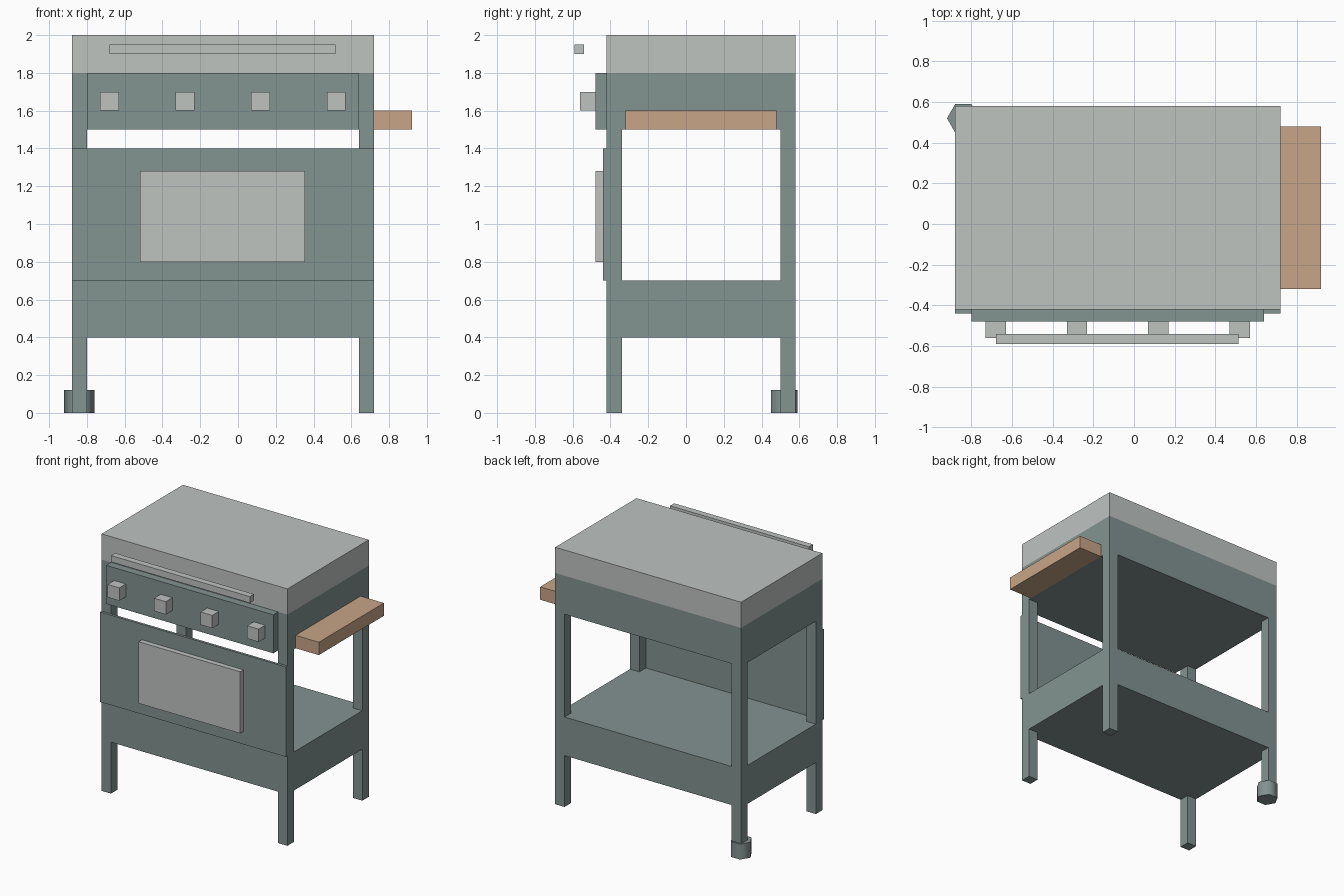
import bpy, bmesh, math

if "Cube" in bpy.data.objects:
    bpy.data.objects.remove(bpy.data.objects["Cube"])


def make_material(name, rgb):
    m = bpy.data.materials.new(name)
    m.diffuse_color = (*rgb, 1.0)
    m.use_nodes = True
    m.node_tree.nodes["Principled BSDF"].inputs["Base Color"].default_value = m.diffuse_color
    return m


GREEN = make_material("grey_green_metal", (0.223, 0.292, 0.283))
STEEL = make_material("light_steel", (0.515, 0.546, 0.527))
WOOD = make_material("wood", (0.578, 0.376, 0.242))


def finish(name, bm, *mats):
    bmesh.ops.recalc_face_normals(bm, faces=bm.faces)
    me = bpy.data.meshes.new(name)
    bm.to_mesh(me)
    bm.free()
    ob = bpy.data.objects.new(name, me)
    bpy.context.collection.objects.link(ob)
    for m in mats:
        me.materials.append(m)
    return ob


def box(name, x, y, z, mat):
    bm = bmesh.new()
    bmesh.ops.create_cube(bm, size=1)
    for v in bm.verts:
        v.co = [(lo + hi) / 2 + c * (hi - lo) for c, (lo, hi) in zip(v.co, (x, y, z))]
    return finish(name, bm, mat)


# Body: one shell of stacked cells (legs, shelf box, posts, upper box, lid)
X = (-0.88, -0.80, 0.64, 0.72)
Y = (-0.42, -0.34, 0.50, 0.58)
Z = (0, 0.4, 0.7, 1.5, 1.8, 2.0)


def filled(c):
    i, j, k = c
    if not (0 <= i < 3 and 0 <= j < 3 and 0 <= k < 5):
        return False
    return k in (1, 3, 4) or (i != 1 and j != 1)


bm = bmesh.new()
axes = (X, Y, Z)
for c in [(i, j, k) for i in range(3) for j in range(3) for k in range(5)]:
    if not filled(c):
        continue
    for a in range(3):
        for side in (0, 1):
            n = list(c)
            n[a] += 2 * side - 1
            if filled(n):
                continue
            b, d = (a + 1) % 3, (a + 2) % 3
            corners = []
            for u, w in ((0, 0), (1, 0), (1, 1), (0, 1)):
                p = [0, 0, 0]
                p[a] = axes[a][c[a] + side]
                p[b] = axes[b][c[b] + u]
                p[d] = axes[d][c[d] + w]
                corners.append(bm.verts.new(p))
            f = bm.faces.new(corners)
            f.material_index = 1 if c[2] == 4 else 0   # the lid is steel
bmesh.ops.remove_doubles(bm, verts=bm.verts, dist=1e-4)
finish("body_and_lid", bm, GREEN, STEEL)

# Front door with its window
box("front_door", (-0.88, 0.72), (-0.44, -0.42), (0.7, 1.4), GREEN)
box("door_window", (-0.52, 0.355), (-0.48, -0.44), (0.8, 1.28), STEEL)

# Control panel and knobs
box("control_panel", (-0.80, 0.64), (-0.48, -0.42), (1.5, 1.8), GREEN)
for i in range(4):
    x = -0.68 + 0.4 * i
    box(f"knob_{i + 1}", (x - 0.05, x + 0.05), (-0.56, -0.48), (1.6, 1.7), STEEL)

# Lid handle bar
box("lid_handle", (-0.68, 0.515), (-0.59, -0.54), (1.9, 1.95), STEEL)

# Side shelf
box("side_shelf", (0.72, 0.92), (-0.32, 0.48), (1.5, 1.6), WOOD)

# Six-sided foot on the back left leg
bm = bmesh.new()
ring = [(-0.84 + 0.08 * math.cos(math.pi * s / 3), 0.52 + 0.08 * math.sin(math.pi * s / 3))
        for s in range(6)]
base = bm.faces.new([bm.verts.new((x, y, 0)) for x, y in ring])
ext = bmesh.ops.extrude_face_region(bm, geom=[base], use_keep_orig=True)
for v in ext["geom"]:
    if isinstance(v, bmesh.types.BMVert):
        v.co.z = 0.12
bm.normal_update()
for f in bm.faces:
    f.smooth = abs(f.normal.z) < 0.5
for e in bm.edges:
    e.smooth = abs(e.verts[0].co.z - e.verts[1].co.z) > 0.01
finish("leg_foot", bm, GREEN)
